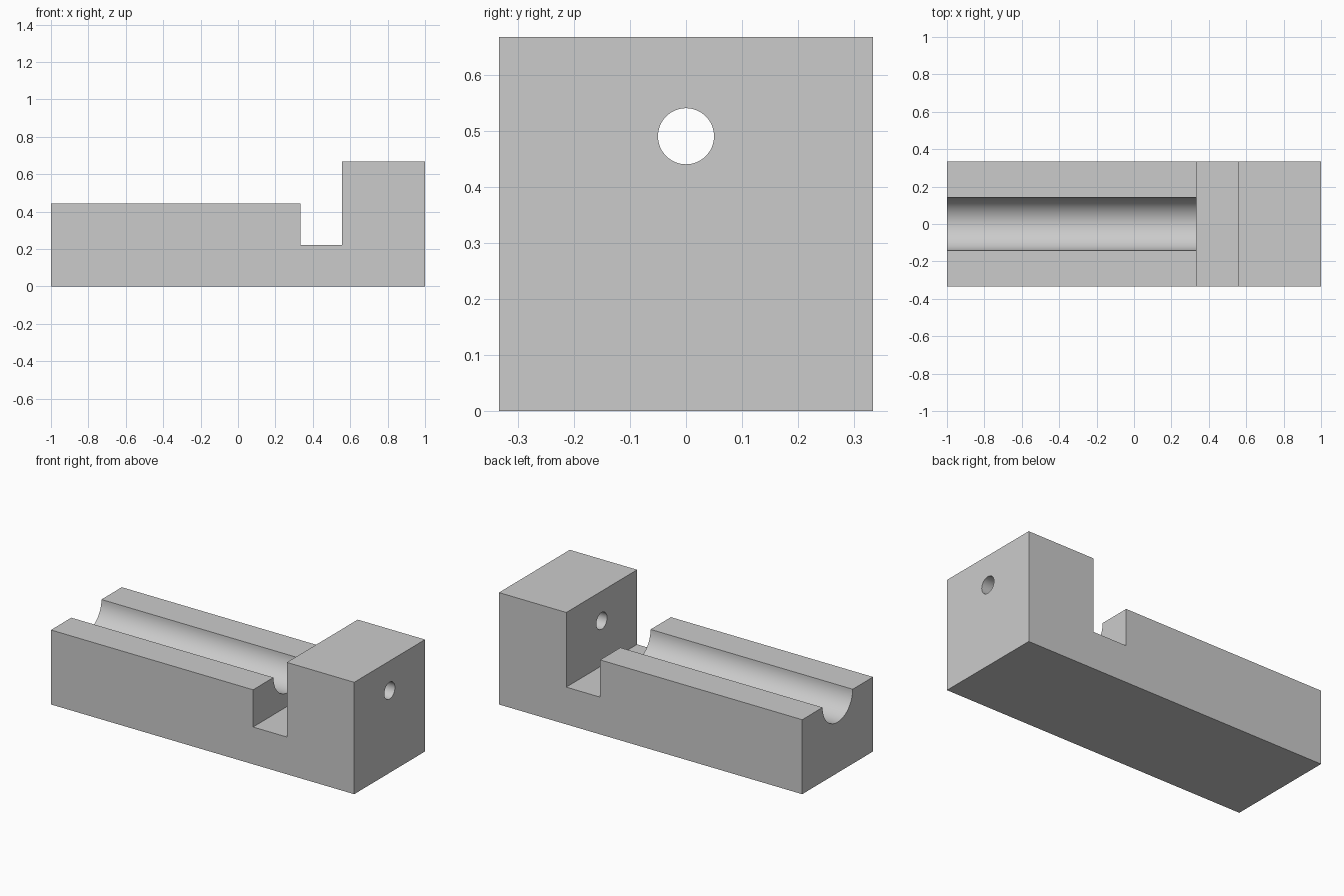
import bpy
import bmesh
import math

if "Cube" in bpy.data.objects:
    bpy.data.objects.remove(bpy.data.objects["Cube"], do_unlink=True)

LENGTH, WIDTH = 2.0, 0.667
HALF = LENGTH / 2
SLOT_START, SLOT_END = 0.333, 0.556
SLOT_Z, BED_Z, BLOCK_Z = 0.222, 0.444, 0.667
GROOVE_R, HOLE_R, HOLE_Z = 0.142, 0.05, 0.49

grey = bpy.data.materials.new("plain grey")
grey.use_nodes = True
color = (0.6, 0.6, 0.6, 1)
grey.diffuse_color = color
grey.node_tree.nodes["Principled BSDF"].inputs["Base Color"].default_value = color


def extrude_profile(name, points, width):
    """Extrude an x-z outline along y, centred on y = 0."""
    bm = bmesh.new()
    face = bm.faces.new([bm.verts.new((x, -width / 2, z)) for x, z in points])
    result = bmesh.ops.extrude_face_region(bm, geom=[face])
    verts = [v for v in result["geom"] if isinstance(v, bmesh.types.BMVert)]
    bmesh.ops.translate(bm, vec=(0, width, 0), verts=verts)
    bmesh.ops.recalc_face_normals(bm, faces=bm.faces)
    mesh = bpy.data.meshes.new(name)
    bm.to_mesh(mesh)
    bm.free()
    obj = bpy.data.objects.new(name, mesh)
    bpy.context.collection.objects.link(obj)
    mesh.materials.append(grey)
    return obj


def bore(target, radius, z, x_start, x_end):
    """Cut a round bore along x out of the target."""
    bpy.ops.mesh.primitive_cylinder_add(
        vertices=64, radius=radius, depth=x_end - x_start,
        location=((x_start + x_end) / 2, 0, z), rotation=(0, math.pi / 2, 0))
    cutter = bpy.context.object
    cutter.hide_render = True
    cutter.data.materials.append(grey)
    mod = target.modifiers.new("bore", "BOOLEAN")
    mod.operation = "DIFFERENCE"
    mod.solver = "EXACT"
    mod.object = cutter
    bpy.context.view_layer.objects.active = target
    bpy.ops.object.modifier_apply(modifier=mod.name)
    bpy.data.objects.remove(cutter, do_unlink=True)


# Body: low bed, cross slot and tall end block in one outline
body = extrude_profile("grooved_body", [
    (-HALF, 0), (HALF, 0), (HALF, BLOCK_Z), (SLOT_END, BLOCK_Z),
    (SLOT_END, SLOT_Z), (SLOT_START, SLOT_Z), (SLOT_START, BED_Z), (-HALF, BED_Z),
], WIDTH)

# Half-round groove along the bed, and hole through the end block
bore(body, GROOVE_R, BED_Z, -HALF - 0.1, SLOT_START + 0.1)
bore(body, HOLE_R, HOLE_Z, SLOT_END - 0.1, HALF + 0.1)

# Smooth bores with crisp outer edges
bpy.ops.object.select_all(action="DESELECT")
body.select_set(True)
bpy.context.view_layer.objects.active = body
bpy.ops.object.shade_smooth_by_angle(angle=math.radians(30))
